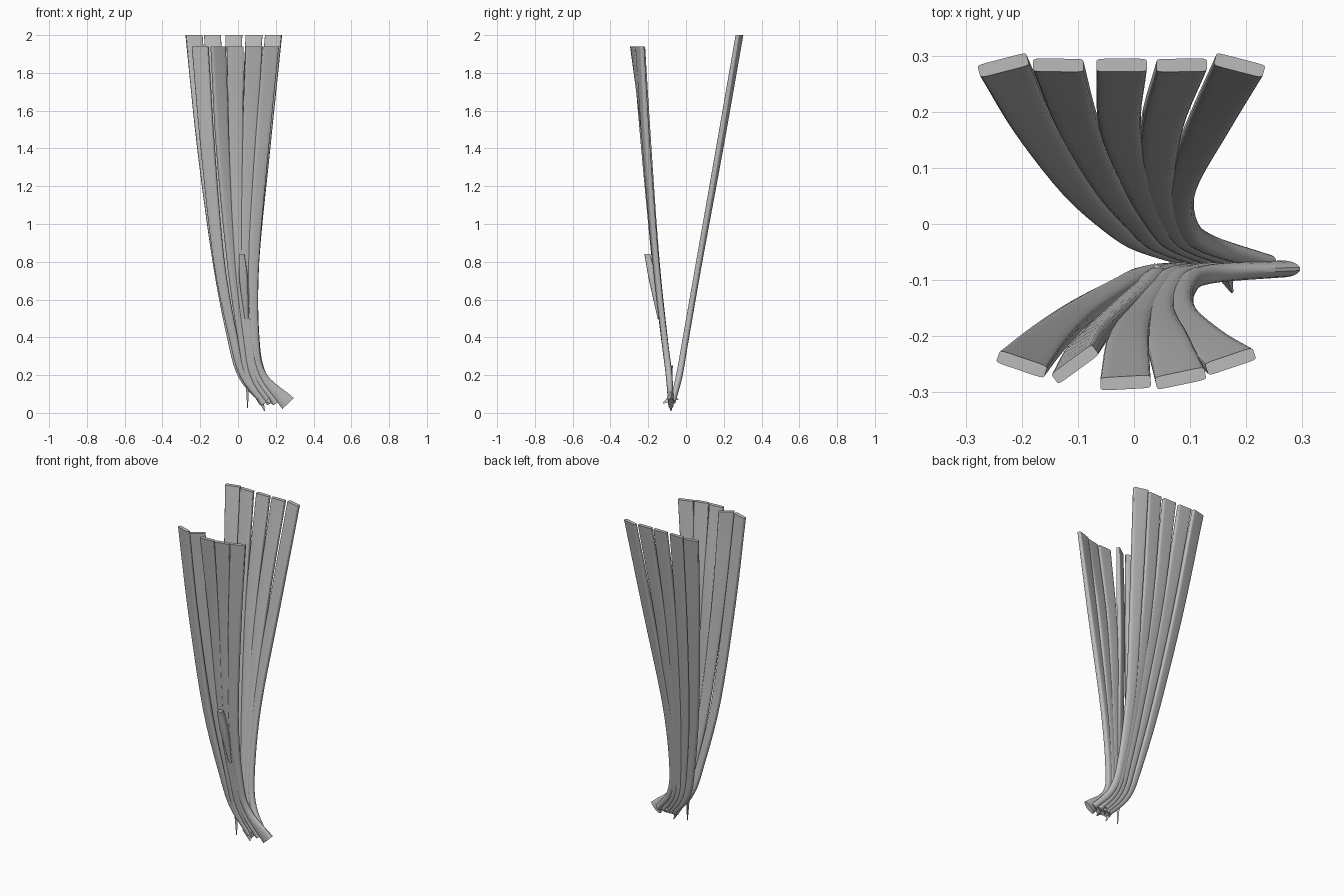
import bpy, bmesh, math
from mathutils import Vector

cube = bpy.data.objects.get("Cube")
if cube:
    bpy.data.objects.remove(cube, do_unlink=True)

grey = bpy.data.materials.new("plain_grey")
grey.use_nodes = True
colour = (0.5, 0.5, 0.5, 1)
grey.diffuse_color = colour
grey.node_tree.nodes["Principled BSDF"].inputs["Base Color"].default_value = colour

STEPS = 5      # rings between two control points
SIDES = 16     # points around a strip


def spline(values, t):
    """Catmull-Rom value at parameter t along a list of control values."""
    i = min(int(t), len(values) - 2)
    f = t - i
    b, c = values[i], values[i + 1]
    a = values[i - 1] if i else b * 2 - c
    d = values[i + 2] if i + 2 < len(values) else c * 2 - b
    return b + 0.5 * f * (c - a + f * (2 * a - 5 * b + 4 * c - d + f * (3 * (b - c) + d - a)))


def section(width, thick, boxy):
    """Rounded rectangle that relaxes to an ellipse as boxy falls to zero."""
    power = 1 - 0.75 * boxy
    points = []
    for k in range(SIDES):
        angle = 2 * math.pi * (k + 0.5) / SIDES
        c, s = math.cos(angle), math.sin(angle)
        points.append((math.copysign(abs(c) ** power, c) * width / 2,
                       math.copysign(abs(s) ** power, s) * thick / 2))
    return points


def finish(name, bm):
    bmesh.ops.recalc_face_normals(bm, faces=bm.faces)
    mesh = bpy.data.meshes.new(name)
    bm.to_mesh(mesh)
    bm.free()
    obj = bpy.data.objects.new(name, mesh)
    bpy.context.collection.objects.link(obj)
    mesh.materials.append(grey)
    bpy.ops.object.select_all(action="DESELECT")
    obj.select_set(True)
    bpy.context.view_layer.objects.active = obj
    bpy.ops.object.shade_smooth_by_angle(angle=math.radians(40))
    return obj


def strip(name, path, twist, widths, thicks):
    """Sweep a flat section down a path; twist turns the upper end about z."""
    bm = bmesh.new()
    rings = []
    last = len(path) - 1
    for n in range(last * STEPS + 1):
        t = n / STEPS
        pos = spline(path, t)
        ahead, behind = min(t + 0.05, last), max(t - 0.05, 0)
        tangent = (spline(path, ahead) - spline(path, behind)).normalized()
        upper = 1 - t / last
        angle = math.radians(twist) * upper
        normal = Vector((-math.sin(angle), math.cos(angle), 0))
        normal = (normal - tangent * normal.dot(tangent)).normalized()
        side = normal.cross(tangent)
        # the uppermost ring is cut level
        points = section(spline(widths, t), spline(thicks, t), upper)
        ring = []
        for u, v in points:
            p = pos + side * u + normal * v
            if n == 0:
                p -= tangent * ((p.z - pos.z) / tangent.z)
            ring.append(bm.verts.new(p))
        rings.append(ring)
    for a, b in zip(rings, rings[1:]):
        for k in range(SIDES):
            j = (k + 1) % SIDES
            bm.faces.new((a[k], a[j], b[j], b[k]))
    bm.faces.new(rings[0])
    bm.faces.new(rings[-1][::-1])
    return finish(name, bm)


def shard(name, start, end, radius):
    """Small three-sided torn splinter."""
    start, end = Vector(start), Vector(end)
    axis = end - start
    bm = bmesh.new()
    bmesh.ops.create_cone(bm, cap_ends=True, segments=3, radius1=radius,
                          radius2=radius * 0.15, depth=axis.length)
    turn = axis.to_track_quat("Z", "Y")
    for v in bm.verts:
        v.co = turn @ v.co + (start + end) / 2
    finish(name, bm)


WIDTHS = [0.09, 0.075, 0.058, 0.046, 0.042, 0.035]
THICKS = [0.023, 0.03, 0.03, 0.032, 0.034, 0.03]

# back fan: x at each level, twist of the upper end
BACK_Z = [2, 1.4, 0.8, 0.4, 0.2, 0.06]
BACK_Y = [0.283, 0.178, 0.07, 0, -0.035, -0.07]
BACK = [
    ([-0.233, -0.178, -0.105, -0.035, 0.02, 0.13], 15),
    ([-0.135, -0.1, -0.045, 0.01, 0.05, 0.15], 0),
    ([-0.022, -0.025, 0.01, 0.045, 0.08, 0.17], 0),
    ([0.085, 0.05, 0.045, 0.07, 0.105, 0.2], 0),
    ([0.188, 0.133, 0.083, 0.09, 0.13, 0.24], -15),
]

# front fan: x at each level, twist, y of the upper end
FRONT_Z = [1.94, 1.4, 0.8, 0.4, 0.2, 0.05]
FRONT_Y = [-0.27, -0.21, -0.16, -0.115, -0.09, -0.08]
FRONT = [
    ([-0.2, -0.16, -0.1, -0.025, 0.03, 0.14], -19, -0.25),
    ([-0.105, -0.08, -0.03, 0.02, 0.05, 0.13], 36, -0.25),
    ([-0.015, -0.01, 0.01, 0.045, 0.08, 0.17], 3, -0.283),
    ([0.083, 0.06, 0.045, 0.065, 0.1, 0.2], 12, -0.275),
    ([0.172, 0.125, 0.082, 0.088, 0.13, 0.265], 19, -0.245),
]

for i, (xs, twist) in enumerate(BACK):
    path = [Vector(p) for p in zip(xs, BACK_Y, BACK_Z)]
    strip(f"back_strip_{i + 1}", path, twist, WIDTHS, THICKS)

for i, (xs, twist, top_y) in enumerate(FRONT):
    path = [Vector(p) for p in zip(xs, [top_y] + FRONT_Y[1:], FRONT_Z)]
    # the last strip flares into the shared tendon end
    widths = WIDTHS[:-1] + [0.085] if i == len(FRONT) - 1 else WIDTHS
    strip(f"front_strip_{i + 1}", path, twist, widths, THICKS)

# raised flap on the front fan
flap = [Vector(p) for p in ((0.02, -0.205, 0.84), (0.03, -0.175, 0.7), (0.045, -0.14, 0.5))]
strip("front_flap", flap, 0, [0.03, 0.045, 0.02], [0.03, 0.04, 0.02])

# torn splinters around the lower end
shard("lower_splinter", (0.045, -0.085, 0.25), (0.05, -0.085, 0.025), 0.018)
shard("front_splinter", (0.16, -0.085, 0.07), (0.175, -0.122, 0.05), 0.02)
shard("back_splinter", (0.16, -0.07, 0.08), (0.175, -0.04, 0.07), 0.02)
shard("under_splinter", (0.11, -0.08, 0.08), (0.14, -0.08, 0.01), 0.022)
